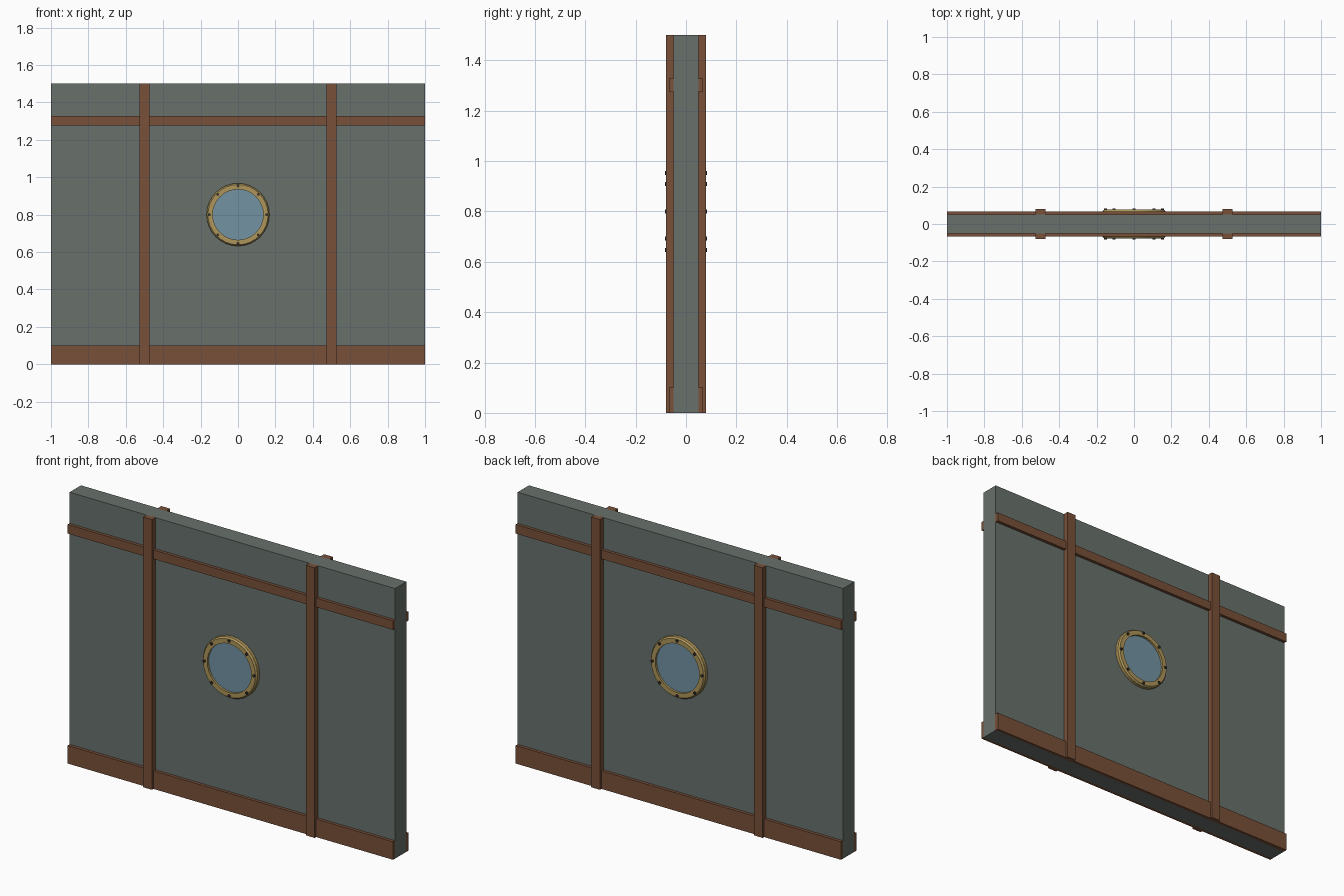
import bpy, bmesh
from math import pi, sin, cos
from mathutils import Matrix

if "Cube" in bpy.data.objects:
    bpy.data.objects.remove(bpy.data.objects["Cube"])


def material(name, rgb):
    m = bpy.data.materials.new(name)
    m.diffuse_color = (*rgb, 1)
    m.use_nodes = True
    m.node_tree.nodes["Principled BSDF"].inputs["Base Color"].default_value = m.diffuse_color
    return m


STEEL = material("painted_steel", (0.14, 0.165, 0.15))
RUST = material("rusty_iron", (0.19, 0.08, 0.04))
BRASS = material("brass", (0.42, 0.30, 0.10))
GLASS = material("blue_glass", (0.17, 0.29, 0.37))
DARK = material("dark_bolt", (0.04, 0.035, 0.03))


def finish(name, bm, mat):
    bmesh.ops.recalc_face_normals(bm, faces=bm.faces)
    mesh = bpy.data.meshes.new(name)
    bm.to_mesh(mesh)
    bm.free()
    mesh.materials.append(mat)
    ob = bpy.data.objects.new(name, mesh)
    bpy.context.collection.objects.link(ob)
    return ob


def box(name, x, y, z, mat):
    bm = bmesh.new()
    centre = [(a + b) / 2 for a, b in (x, y, z)]
    size = [b - a for a, b in (x, y, z)]
    bmesh.ops.create_cube(bm, size=1, matrix=Matrix.Translation(centre) @ Matrix.Diagonal((*size, 1)))
    return finish(name, bm, mat)


def disc(name, x, y, z, r, depth, n, mat):
    bm = bmesh.new()
    bmesh.ops.create_cone(bm, cap_ends=True, segments=n, radius1=r, radius2=r, depth=depth,
                          matrix=Matrix.Translation((x, y, z)) @ Matrix.Rotation(pi / 2, 4, 'X'))
    return finish(name, bm, mat)


def ring(name, profile, z, n, mat):
    # lathe a closed (radius, y) profile around the y axis
    bm = bmesh.new()
    loops = [[bm.verts.new((r * cos(2 * pi * i / n), y, z + r * sin(2 * pi * i / n)))
              for r, y in profile] for i in range(n)]
    k = len(profile)
    for i in range(n):
        a, b = loops[i], loops[(i + 1) % n]
        for j in range(k):
            bm.faces.new((a[j], a[(j + 1) % k], b[(j + 1) % k], b[j]))
    return finish(name, bm, mat)


# wall panel
box("wall_panel", (-1, 1), (-0.05, 0.05), (0, 1.5), STEEL)

CZ = 0.8
for side, s in (("front", -1), ("back", 1)):
    def span(a, b):
        return tuple(sorted((s * a, s * b)))

    # skirting, upper rail and posts
    box(f"{side}_skirting", (-1, 1), span(0.045, 0.067), (0, 0.1), RUST)
    box(f"{side}_upper_rail", (-1, 1), span(0.045, 0.067), (1.277, 1.327), RUST)
    for label, x in (("left", -0.5), ("right", 0.5)):
        box(f"{side}_{label}_post", (x - 0.0275, x + 0.0275), span(0.045, 0.08), (0, 1.5), RUST)

    # porthole rim
    profile = [(0.135, 0.045), (0.168, 0.045), (0.168, 0.068), (0.161, 0.077), (0.135, 0.077)]
    rim = ring(f"{side}_porthole_rim", [(r, s * y) for r, y in profile], CZ, 32, BRASS)

    # rim bolts
    for i in range(8):
        a = i * pi / 4
        disc(f"{side}_bolt_{i + 1}", 0.153 * cos(a), s * 0.0775, CZ + 0.153 * sin(a),
             0.008, 0.011, 8, DARK)

# porthole glass
disc("porthole_glass", 0, 0, CZ, 0.137, 0.13, 32, GLASS)
